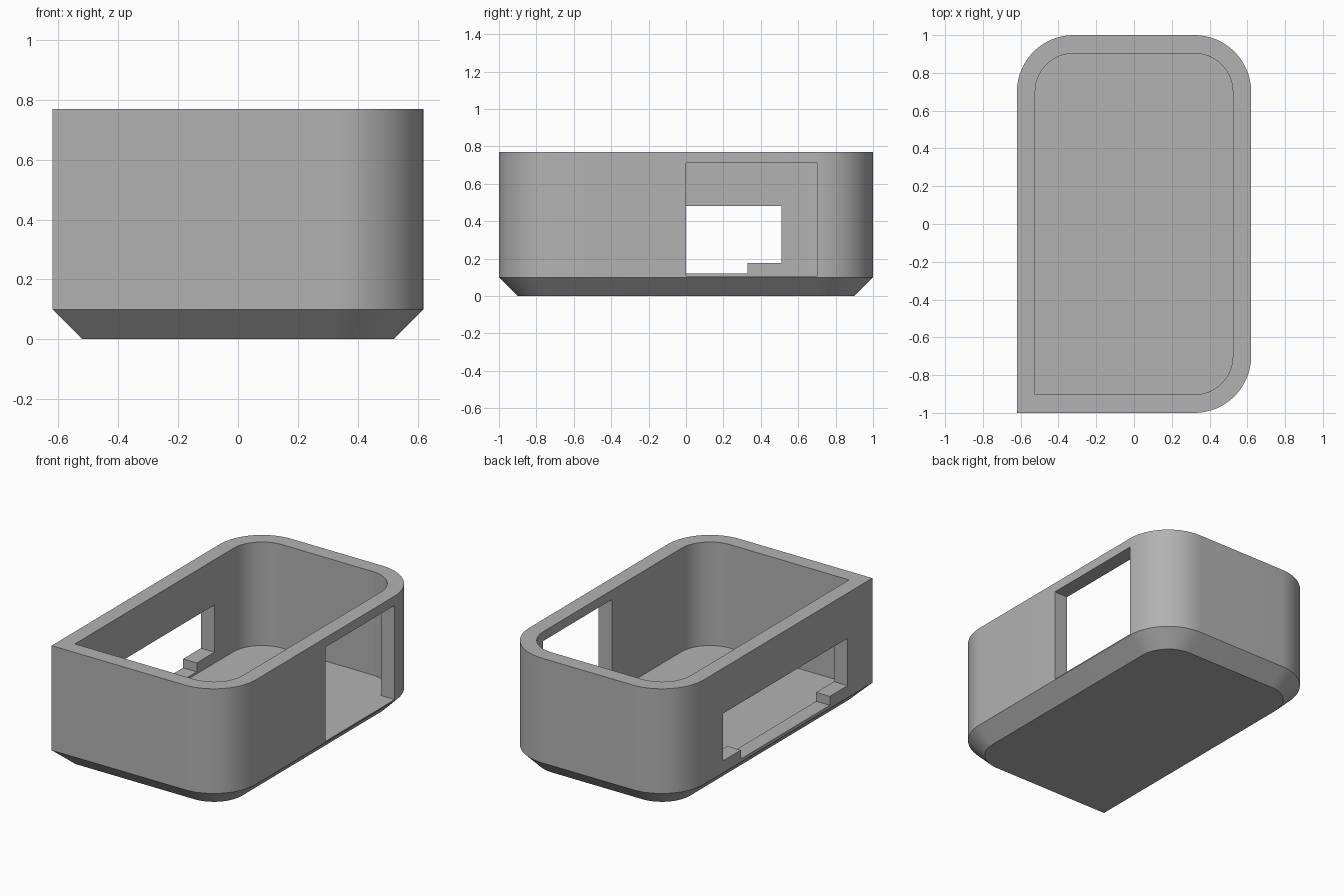
import bpy, bmesh, math

HALF_X, HALF_Y, TOP = 0.62, 1.0, 0.77
RADIUS, CHAMFER, WALL, FLOOR = 0.3, 0.1, 0.097, 0.107
STEPS = 16

cube = bpy.data.objects.get("Cube")
if cube:
    bpy.data.objects.remove(cube, do_unlink=True)

grey = bpy.data.materials.new("plain grey")
grey.use_nodes = True
colour = (0.448, 0.448, 0.448, 1)
grey.diffuse_color = colour
grey.node_tree.nodes["Principled BSDF"].inputs["Base Color"].default_value = colour


def outline(inset):
    """Rectangle with three rounded corners and one square one."""
    points = [(-HALF_X + inset, -HALF_Y + inset)]
    for quarter, sx, sy in ((-1, 1, -1), (0, 1, 1), (1, -1, 1)):
        for i in range(STEPS + 1):
            a = (quarter + i / STEPS) * math.pi / 2
            points.append((sx * (HALF_X - RADIUS) + (RADIUS - inset) * math.cos(a),
                           sy * (HALF_Y - RADIUS) + (RADIUS - inset) * math.sin(a)))
    return points


def loft(name, rings):
    """Closed solid through rings of 3D points, capped at both ends."""
    bm = bmesh.new()
    loops = [[bm.verts.new(p) for p in ring] for ring in rings]
    n = len(loops[0])
    for low, high in zip(loops, loops[1:]):
        for i in range(n):
            j = (i + 1) % n
            bm.faces.new((low[i], low[j], high[j], high[i]))
    bm.faces.new(loops[0][::-1])
    bm.faces.new(loops[-1])
    bmesh.ops.recalc_face_normals(bm, faces=bm.faces)
    mesh = bpy.data.meshes.new(name)
    bm.to_mesh(mesh)
    bm.free()
    mesh.materials.append(grey)
    obj = bpy.data.objects.new(name, mesh)
    bpy.context.collection.objects.link(obj)
    return obj


# Open tray: chamfered base, outer wall, rim, inner wall, floor
sections = ((CHAMFER, 0), (0, CHAMFER), (0, TOP), (WALL, TOP), (WALL, FLOOR))
tray = loft("tray", [[(x, y, z) for x, y in outline(d)] for d, z in sections])

# Side openings: a plain rectangle, and a slot with a raised step at each end
door = [(0, FLOOR), (0.7, FLOOR), (0.7, 0.71), (0, 0.71)]
slot = [(-0.57, 0.12), (0.33, 0.12), (0.33, 0.177), (0.51, 0.177),
        (0.51, 0.48), (-0.75, 0.48), (-0.75, 0.177), (-0.57, 0.177)]
cutters = [loft(name, [[(x, y, z) for y, z in profile] for x in ends])
           for name, profile, ends in (("door_cutter", door, (0.48, 0.7)),
                                       ("slot_cutter", slot, (-0.7, -0.48)))]

bpy.ops.object.select_all(action="DESELECT")
tray.select_set(True)
bpy.context.view_layer.objects.active = tray
for cutter in cutters:
    cutter.hide_render = True
    cut = tray.modifiers.new(cutter.name, "BOOLEAN")
    cut.operation, cut.solver, cut.object = "DIFFERENCE", "EXACT", cutter
    bpy.ops.object.modifier_apply(modifier=cut.name)
    bpy.data.objects.remove(cutter, do_unlink=True)

bpy.ops.object.shade_smooth_by_angle(angle=math.radians(30))
